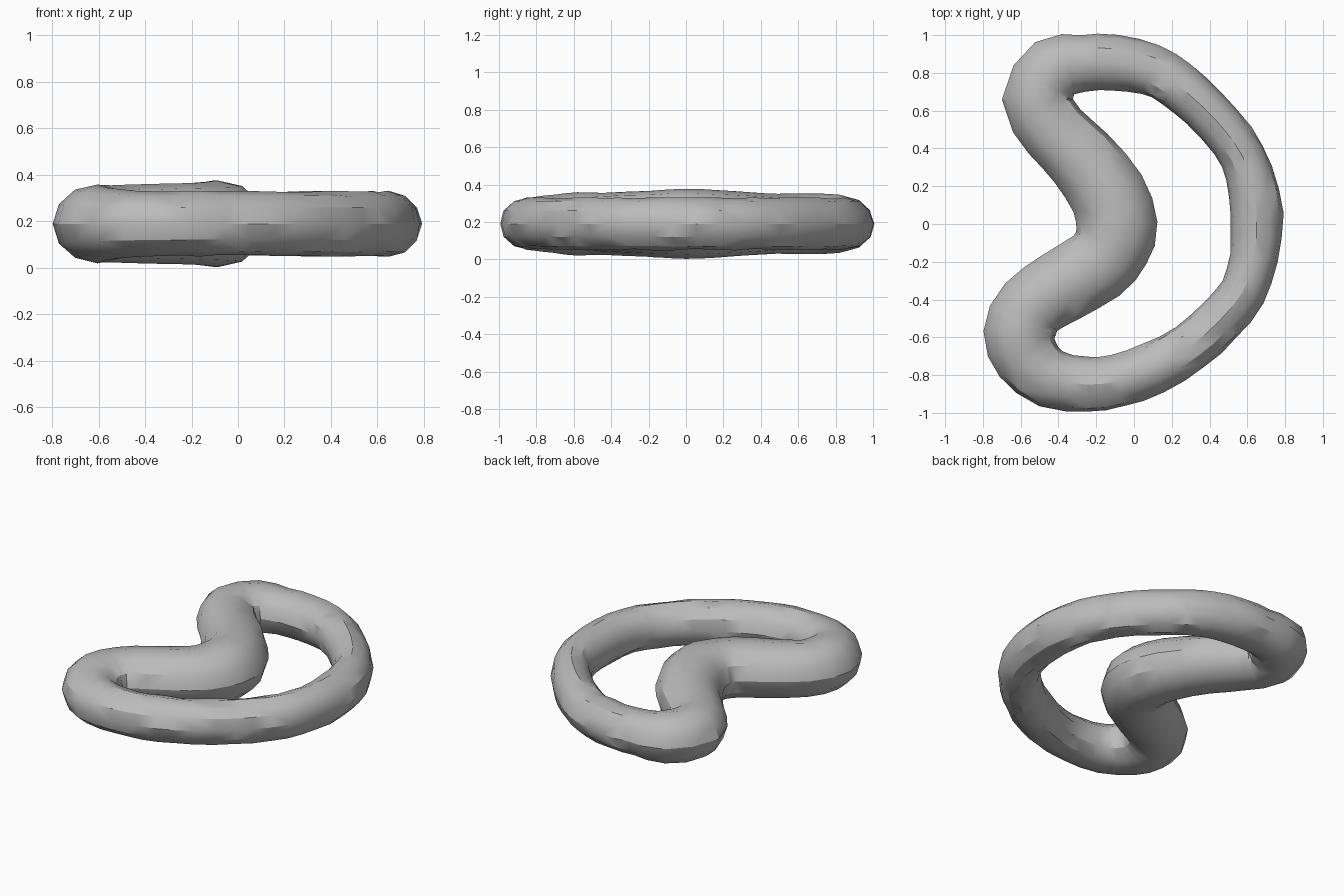
import bpy, bmesh, math, random
from mathutils import Vector

random.seed(4)
cube = bpy.data.objects.get("Cube")
if cube:
    bpy.data.objects.remove(cube, do_unlink=True)

SIDES, STEPS, MID_Z = 12, 2, 0.19

# Closed centre line: x, y, tube radius
PATH = [
    (-.09, 0, .215), (-.14, .16, .205), (-.28, .35, .19), (-.42, .49, .18),
    (-.515, .66, .183), (-.42, .82, .175), (-.27, .85, .15), (-.1, .855, .145),
    (.09, .815, .135), (.22, .74, .13), (.365, .62, .125), (.525, .44, .12),
    (.61, .27, .125), (.65, .05, .14), (.635, -.18, .13), (.575, -.36, .123),
    (.45, -.515, .128), (.295, -.65, .13), (.1, -.765, .138), (-.09, -.83, .14),
    (-.24, -.85, .145), (-.44, -.82, .158), (-.565, -.71, .175),
    (-.605, -.58, .192), (-.545, -.44, .187), (-.39, -.335, .195),
    (-.2, -.22, .2), (-.12, -.12, .207),
]


def spline(points, steps):
    """Smooth closed curve through the points."""
    pts = [Vector(p) for p in points]
    n, out = len(pts), []
    for i in range(n):
        a, b, c, d = (pts[(i + k) % n] for k in (-1, 0, 1, 2))
        for s in range(steps):
            t = s / steps
            out.append(b + (c - a) * t / 2 + (a - b * 2.5 + c * 2 - d / 2) * t * t
                       + (b * 3 - a - c * 3 + d) * t ** 3 / 2)
    return out


# Loft an oval section along the loop, lumpier where the tube is thin
line = spline(PATH, STEPS)
n = len(line)
bm = bmesh.new()
rings = []
for i, p in enumerate(line):
    along = line[(i + 1) % n] - line[i - 1]
    normal = Vector((along.y, -along.x, 0)).normalized()
    height = max(.138, .16 + .8 * (p.z - .18))
    rough = .03 if p.z < .15 else .008
    ring = []
    for k in range(SIDES):
        a = math.tau * k / SIDES
        bump = 1 + random.uniform(-rough, rough)
        pos = Vector((p.x, p.y, MID_Z)) + normal * (p.z * bump * math.cos(a))
        pos.z += height * bump * math.sin(a)
        ring.append(bm.verts.new(pos))
    rings.append(ring)
for i in range(n):
    r, q = rings[i - 1], rings[i]
    for k in range(SIDES):
        m = (k + 1) % SIDES
        bm.faces.new((r[k], q[k], q[m], r[m]))
bmesh.ops.recalc_face_normals(bm, faces=bm.faces)
bmesh.ops.triangulate(bm, faces=bm.faces)
mesh = bpy.data.meshes.new("tube_loop")
bm.to_mesh(mesh)
bm.free()
loop = bpy.data.objects.new("tube_loop", mesh)
bpy.context.collection.objects.link(loop)

# Plain grey surface
grey = bpy.data.materials.new("plain_grey")
grey.use_nodes = True
color = (.5, .5, .5, 1)
grey.diffuse_color = color
grey.node_tree.nodes["Principled BSDF"].inputs["Base Color"].default_value = color
mesh.materials.append(grey)

bpy.context.view_layer.objects.active = loop
loop.select_set(True)
bpy.ops.object.shade_smooth_by_angle(angle=math.radians(32))
